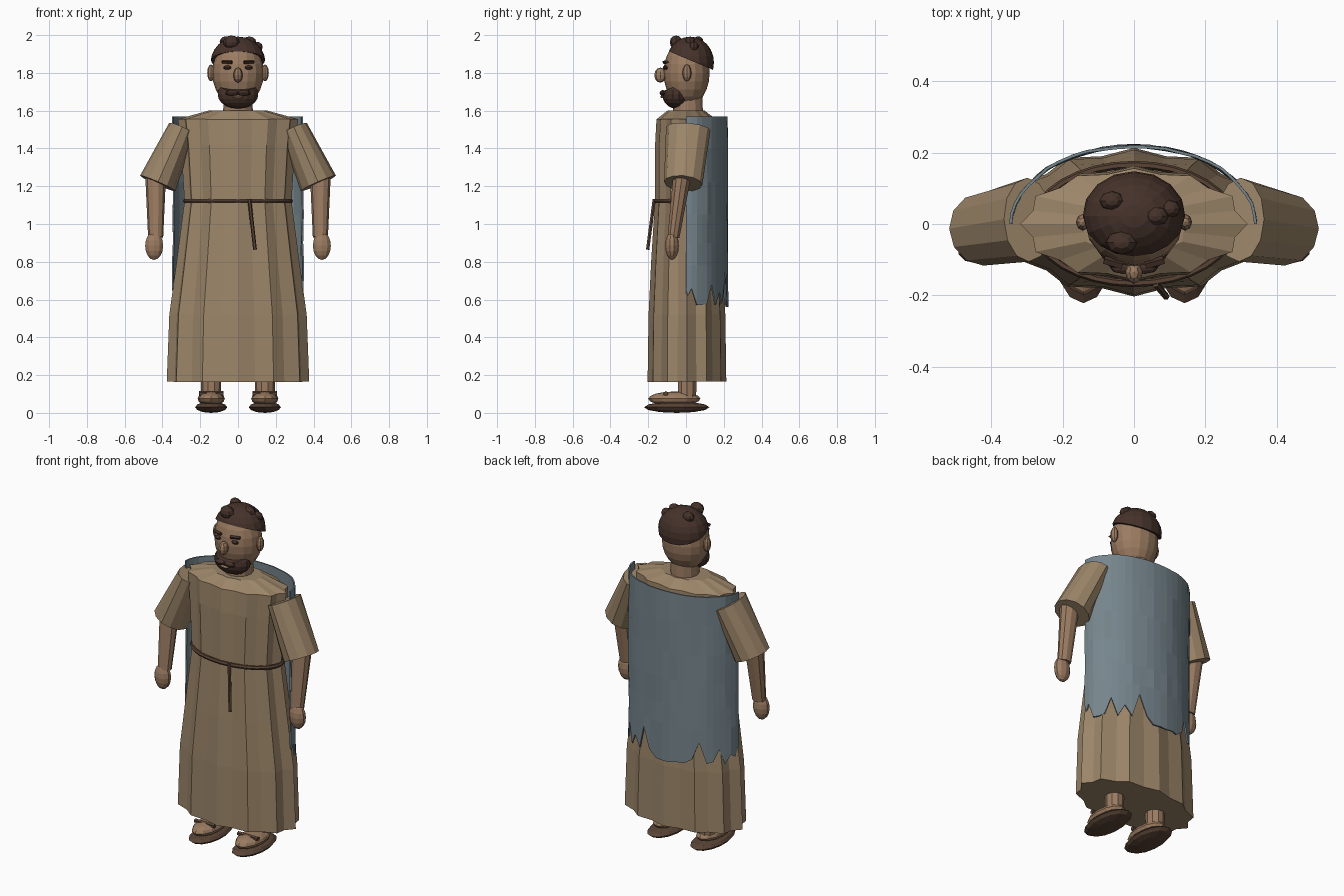
import bpy, bmesh, math, random
from mathutils import Vector

if "Cube" in bpy.data.objects:
    bpy.data.objects.remove(bpy.data.objects["Cube"])

random.seed(4)


def mat(name, rgb):
    m = bpy.data.materials.new(name)
    m.diffuse_color = (*rgb, 1)
    m.use_nodes = True
    m.node_tree.nodes["Principled BSDF"].inputs["Base Color"].default_value = m.diffuse_color
    return m


CLOTH = mat("cloth", (0.33, 0.235, 0.14))
SKIN = mat("skin", (0.33, 0.20, 0.12))
HAIR = mat("hair", (0.06, 0.032, 0.023))
BLUE = mat("blue_cloth", (0.18, 0.235, 0.265))
LEATHER = mat("leather", (0.10, 0.057, 0.036))


def mesh_object(name, bm, material):
    bmesh.ops.recalc_face_normals(bm, faces=bm.faces)
    me = bpy.data.meshes.new(name)
    bm.to_mesh(me)
    bm.free()
    ob = bpy.data.objects.new(name, me)
    bpy.context.collection.objects.link(ob)
    me.materials.append(material)
    return ob


def loft(name, rings, sides, material, pleat=0.0):
    """Stack of ellipses (centre, rx, ry) perpendicular to the path, capped."""
    bm = bmesh.new()
    axis = (Vector(rings[-1][0]) - Vector(rings[0][0])).normalized()
    q = Vector((0, 0, 1 if axis.z > 0 else -1)).rotation_difference(axis)
    loops = []
    for c, rx, ry in rings:
        loop = []
        for i in range(sides):
            a = 2 * math.pi * i / sides
            k = 1 + pleat * (1 if i % 2 == 0 else -1)
            loop.append(bm.verts.new(Vector(c) + q @ Vector((rx * k * math.cos(a), ry * k * math.sin(a), 0))))
        loops.append(loop)
    for lo, hi in zip(loops, loops[1:]):
        for i in range(sides):
            j = (i + 1) % sides
            bm.faces.new((lo[i], lo[j], hi[j], hi[i]))
    bm.faces.new(loops[0])
    bm.faces.new(loops[-1])
    return mesh_object(name, bm, material)


def ball(name, c, r, material, seg=12, rings=8, cut=None):
    """Ellipsoid, optionally cut by a plane (point, normal of removed side)."""
    bm = bmesh.new()
    bmesh.ops.create_uvsphere(bm, u_segments=seg, v_segments=rings, radius=1)
    for v in bm.verts:
        v.co = Vector([v.co[i] * r[i] + c[i] for i in range(3)])
    if cut:
        geom = bm.verts[:] + bm.edges[:] + bm.faces[:]
        res = bmesh.ops.bisect_plane(bm, geom=geom, plane_co=cut[0], plane_no=cut[1], clear_outer=True)
        edges = [e for e in res["geom_cut"] if isinstance(e, bmesh.types.BMEdge)]
        bmesh.ops.contextual_create(bm, geom=edges)
    return mesh_object(name, bm, material)


# pleated robe
loft("robe", [((0, 0.005, 0.165), 0.362, 0.200), ((0, 0.005, 0.52), 0.349, 0.195),
              ((0, 0.003, 0.80), 0.312, 0.180), ((0, 0, 1.12), 0.272, 0.158),
              ((0, 0, 1.42), 0.290, 0.157), ((0, 0, 1.555), 0.306, 0.150),
              ((0, 0, 1.60), 0.150, 0.095)], 24, CLOTH, pleat=0.042)

# cloak down the back with torn hem
hem = [0.60, 0.66, 0.57, 0.57, 0.58, 0.68, 0.57, 0.64, 0.58, 0.72, 0.60, 0.56, 0.56,
       0.56, 0.57, 0.57, 0.60, 0.70, 0.58, 0.59, 0.66, 0.57, 0.62, 0.60, 0.66]
rows = [1.57, 1.40, 1.22, 1.05, 0.90, 0.78]
bm = bmesh.new()
grid = []
for r in range(len(rows) + 1):
    row = []
    for i, h in enumerate(hem):
        a = math.pi * i / (len(hem) - 1)
        k = 1 + random.uniform(-0.012, 0.012)
        z = rows[r] if r < len(rows) else h
        row.append(bm.verts.new((0.343 * k * math.cos(a), 0.218 * k * math.sin(a), z)))
    grid.append(row)
for up, lo in zip(grid, grid[1:]):
    for i in range(len(hem) - 1):
        bm.faces.new((up[i], up[i + 1], lo[i + 1], lo[i]))
cloak = mesh_object("cloak", bm, BLUE)
sol = cloak.modifiers.new("thickness", "SOLIDIFY")
sol.thickness = 0.008
sol.offset = 0

# belt and hanging end
bm = bmesh.new()
n = 32
belt = [[bm.verts.new(((0.280 + 0.011 * math.cos(b)) * math.cos(a), (0.166 + 0.011 * math.cos(b)) * math.sin(a),
                       1.122 + 0.012 * math.sin(b))) for b in [math.pi * j / 3 for j in range(6)]]
        for a in [2 * math.pi * i / n for i in range(n)]]
for i in range(n):
    for j in range(6):
        p, q = belt[i], belt[(i + 1) % n]
        bm.faces.new((p[j], q[j], q[(j + 1) % 6], p[(j + 1) % 6]))
mesh_object("belt", bm, LEATHER)
loft("belt_end", [((0.09, -0.203, 0.865), 0.010, 0.010), ((0.06, -0.168, 1.13), 0.010, 0.010)], 6, LEATHER)

# arms, legs and sandals on both sides
for s, side in ((1, "left"), (-1, "right")):
    loft(side + "_sleeve", [((s * 0.425, -0.015, 1.215), 0.102, 0.102),
                            ((s * 0.297, 0.012, 1.505), 0.074, 0.118)], 12, CLOTH)
    loft(side + "_forearm", [((s * 0.436, -0.066, 0.93), 0.040, 0.033),
                             ((s * 0.436, -0.020, 1.26), 0.055, 0.050)], 10, SKIN)
    ball(side + "_hand", (s * 0.444, -0.074, 0.885), (0.050, 0.036, 0.075), SKIN, 10, 8)
    loft(side + "_leg", [((s * 0.142, 0.006, 0.06), 0.052, 0.050),
                         ((s * 0.142, 0.006, 0.40), 0.056, 0.055)], 10, SKIN)
    ball(side + "_foot", (s * 0.142, -0.062, 0.075), (0.072, 0.138, 0.038), SKIN)
    ball(side + "_sole", (s * 0.142, -0.049, 0.030), (0.087, 0.173, 0.030), LEATHER, 14, 6)
    loft(side + "_strap", [((s * 0.142 - 0.065, -0.107, 0.102), 0.013, 0.013),
                           ((s * 0.142 + 0.065, -0.107, 0.102), 0.013, 0.013)], 6, LEATHER)
    # ears, eyes and brows
    ball(side + "_ear", (s * 0.143, 0.005, 1.80), (0.020, 0.024, 0.045), SKIN, 8, 6)
    ball(side + "_eye", (s * 0.056, -0.108, 1.828), (0.022, 0.014, 0.011), HAIR, 8, 6)
    loft(side + "_brow", [((s * 0.032, -0.115, 1.856), 0.010, 0.012),
                          ((s * 0.084, -0.100, 1.858), 0.008, 0.012)], 4, HAIR)
    ball(side + "_moustache", (s * 0.030, -0.122, 1.694), (0.038, 0.018, 0.015), HAIR, 8, 6)

# neck, head and face
loft("neck", [((0, 0.01, 1.57), 0.080, 0.080), ((0, 0.01, 1.70), 0.074, 0.076)], 12, SKIN)
ball("head", (0, 0.003, 1.80), (0.136, 0.122, 0.178), SKIN, 16, 12)
ball("nose", (0, -0.136, 1.788), (0.025, 0.032, 0.040), SKIN, 8, 6)
ball("beard", (0, -0.052, 1.685), (0.110, 0.073, 0.075), HAIR, 14, 10,
     cut=((0, -0.12, 1.705), (0, -0.35, 1)))
ball("lip", (0, -0.126, 1.674), (0.028, 0.010, 0.008), SKIN, 8, 6)

# hair cap with curls
ball("hair", (0, 0.022, 1.855), (0.145, 0.126, 0.137), HAIR, 16, 12,
     cut=((0, 0.145, 1.815), (0, -0.42, -1)))
for i, (x, y, z, r) in enumerate([(-0.035, -0.052, 1.962, 0.040), (-0.062, 0.065, 1.965, 0.032),
                                  (0.060, 0.022, 1.962, 0.034), (0.098, 0.042, 1.938, 0.030)]):
    ball("hair_curl_%d" % (i + 1), (x, y, z), (r * 1.1, r * 0.85, r * 0.9), HAIR, 8, 6)
